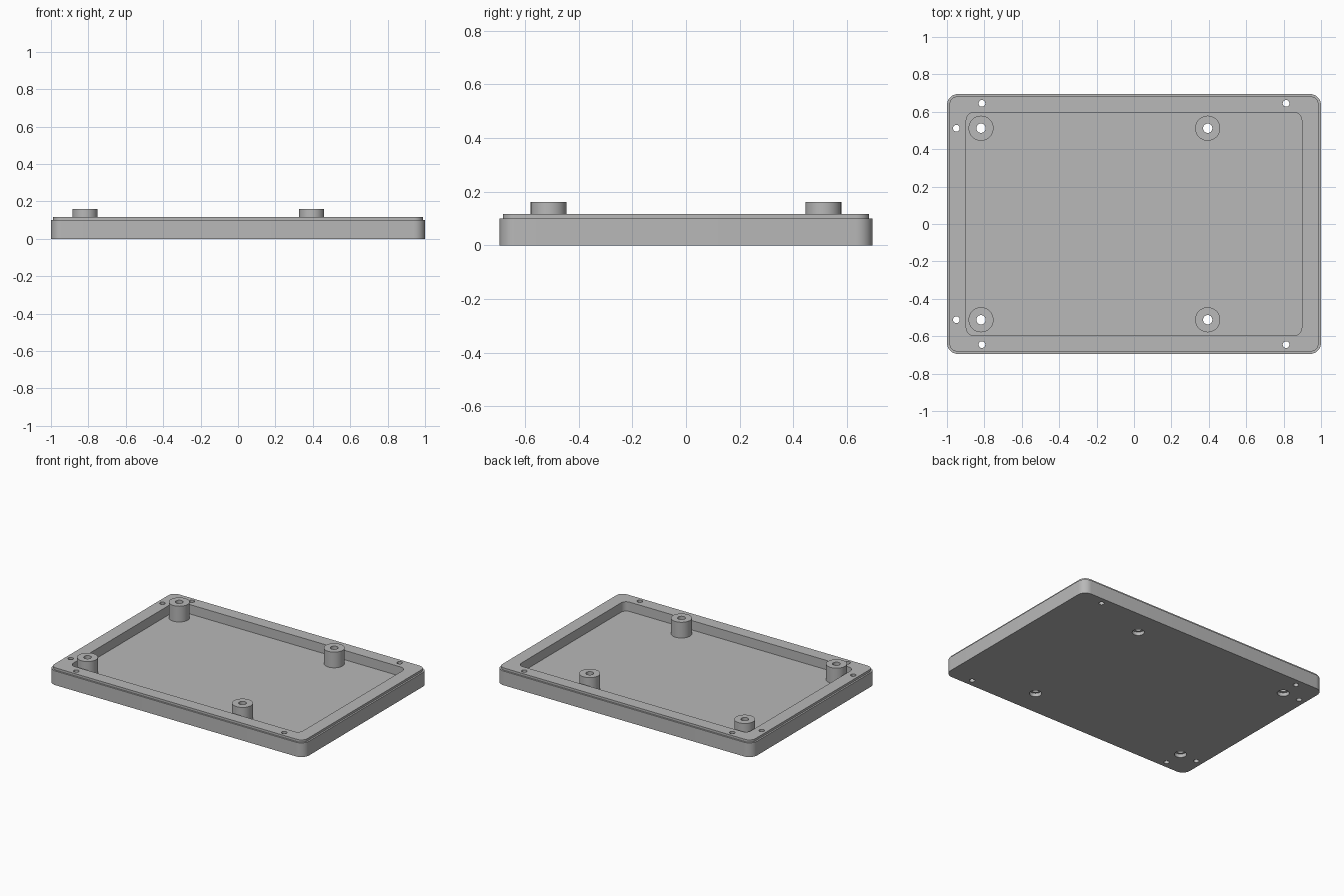
import bpy, bmesh, math

if "Cube" in bpy.data.objects:
    bpy.data.objects.remove(bpy.data.objects["Cube"])

grey = bpy.data.materials.new("plain grey")
grey.use_nodes = True
colour = (0.48, 0.48, 0.48, 1)
grey.diffuse_color = colour
grey.node_tree.nodes["Principled BSDF"].inputs["Base Color"].default_value = colour

HALF_X, HALF_Y = 1.0, 0.695
FLOOR, RIM, TOP, POST_TOP = 0.05, 0.1, 0.116, 0.161
POST_R, BORE_R, HEAD_R, PIN_R = 0.067, 0.025, 0.039, 0.018


def rounded_rect(hx, hy, r, z, steps=8):
    """Points of a rounded rectangle, anticlockwise."""
    points = []
    for corner, (sx, sy) in enumerate([(1, 1), (-1, 1), (-1, -1), (1, -1)]):
        for i in range(steps + 1):
            a = math.pi / 2 * (corner + i / steps)
            points.append((sx * (hx - r) + r * math.cos(a),
                           sy * (hy - r) + r * math.sin(a), z))
    return points


def circle(x, y, r, z, n=40):
    return [(x + r * math.cos(2 * math.pi * i / n),
             y + r * math.sin(2 * math.pi * i / n), z) for i in range(n)]


def loft(bm, loops, caps=True):
    """Skin a series of matching loops, capping both ends if asked."""
    rings = [[bm.verts.new(p) for p in loop] for loop in loops]
    n = len(rings[0])
    for a, b in zip(rings, rings[1:]):
        for i in range(n):
            j = (i + 1) % n
            bm.faces.new((a[i], a[j], b[j], b[i]))
    if caps:
        bm.faces.new(rings[0][::-1])
        bm.faces.new(rings[-1])


def make_object(name, bm):
    bmesh.ops.recalc_face_normals(bm, faces=bm.faces[:])
    mesh = bpy.data.meshes.new(name)
    bm.to_mesh(mesh)
    bm.free()
    mesh.materials.append(grey)
    obj = bpy.data.objects.new(name, mesh)
    bpy.context.collection.objects.link(obj)
    return obj


def smooth(obj):
    bpy.ops.object.select_all(action="DESELECT")
    obj.select_set(True)
    bpy.context.view_layer.objects.active = obj
    bpy.ops.object.shade_smooth_by_angle(angle=math.radians(30))


posts = [(x, y) for x in (-0.818, 0.394) for y in (-0.512, 0.512)]
pins = [(x, y) for x in (-0.813, 0.813) for y in (-0.645, 0.645)]
pins += [(-0.95, y) for y in (-0.512, 0.512)]

# Tray: outer wall, stepped lip and recessed floor
bm = bmesh.new()
loft(bm, [rounded_rect(HALF_X, HALF_Y, 0.06, 0),
          rounded_rect(HALF_X, HALF_Y, 0.06, RIM),
          rounded_rect(HALF_X - 0.012, HALF_Y - 0.012, 0.048, RIM),
          rounded_rect(HALF_X - 0.012, HALF_Y - 0.012, 0.048, TOP),
          rounded_rect(0.897, 0.596, 0.04, TOP),
          rounded_rect(0.897, 0.596, 0.04, FLOOR)])
tray = make_object("tray", bm)

# Cutter for the rim holes and the counterbored screw holes
bm = bmesh.new()
for x, y in pins:
    loft(bm, [circle(x, y, PIN_R, z, 24) for z in (-0.05, 0.2)])
for x, y in posts:
    loft(bm, [circle(x, y, r, z) for r, z in
              ((HEAD_R, -0.05), (HEAD_R, 0.025), (BORE_R, 0.025), (BORE_R, 0.2))])
cutter = make_object("hole_cutter", bm)
cutter.hide_render = True

cut = tray.modifiers.new("holes", "BOOLEAN")
cut.operation = "DIFFERENCE"
cut.solver = "EXACT"
cut.object = cutter
bpy.context.view_layer.update()
graph = bpy.context.evaluated_depsgraph_get()
cut_mesh = bpy.data.meshes.new_from_object(tray.evaluated_get(graph))
tray.modifiers.clear()
tray.data = cut_mesh
bpy.data.objects.remove(cutter)
smooth(tray)

# Hollow mounting posts
for x, y in posts:
    bm = bmesh.new()
    loft(bm, [circle(x, y, r, z) for r, z in
              ((POST_R, FLOOR), (POST_R, POST_TOP), (BORE_R, POST_TOP), (BORE_R, FLOOR))],
         caps=False)
    side = "left" if x > 0 else "right"
    end = "front" if y < 0 else "back"
    smooth(make_object(f"{end}_{side}_post", bm))
